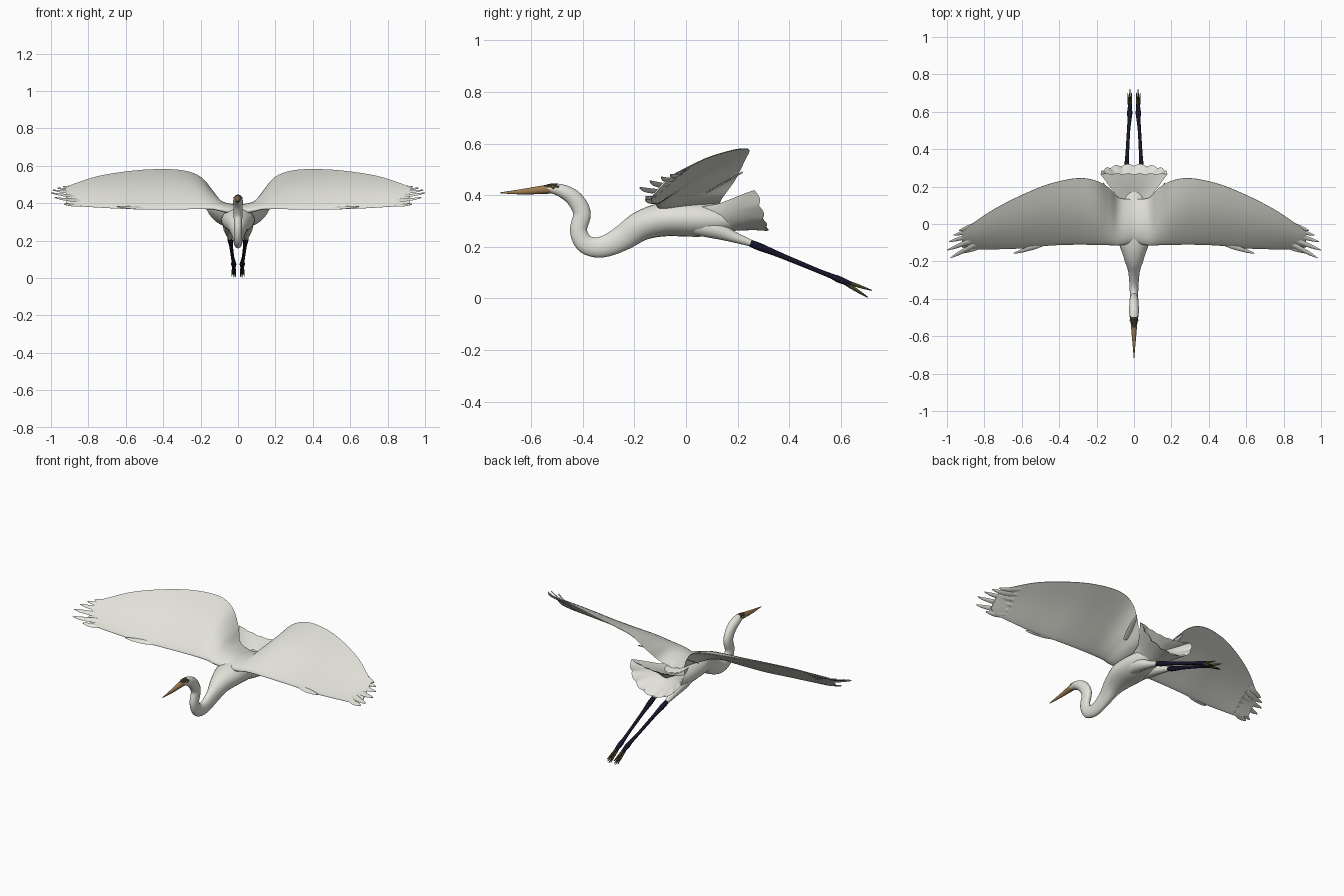
import bpy, bmesh, math
from mathutils import Vector

if "Cube" in bpy.data.objects:
    bpy.data.objects.remove(bpy.data.objects["Cube"], do_unlink=True)


def make_material(name, rgb):
    mat = bpy.data.materials.new(name)
    mat.use_nodes = True
    colour = (*rgb, 1)
    mat.diffuse_color = colour
    shader = mat.node_tree.nodes["Principled BSDF"]
    shader.inputs["Base Color"].default_value = colour
    shader.inputs["Roughness"].default_value = 0.8
    return mat


white = make_material("feather white", (0.76, 0.76, 0.70))
tan = make_material("bill tan", (0.33, 0.20, 0.08))
brown = make_material("dark brown", (0.035, 0.028, 0.015))
navy = make_material("leg navy", (0.008, 0.008, 0.025))
olive = make_material("toe olive", (0.06, 0.055, 0.02))
yellow = make_material("eye yellow", (0.6, 0.42, 0.06))


def smooth_path(points, steps):
    """Pass a smooth curve through tuples of any length."""
    pts = [Vector(p) for p in points]
    pts = [pts[0] * 2 - pts[1]] + pts + [pts[-1] * 2 - pts[-2]]
    out = []
    for a, b, c, d in zip(pts, pts[1:], pts[2:], pts[3:]):
        for i in range(steps):
            t = i / steps
            out.append(b + (c - a) * (t / 2)
                       + (a * 2 - b * 5 + c * 4 - d) * (t * t / 2)
                       + (b * 3 - a - c * 3 + d) * (t ** 3 / 2))
    return out + [pts[-2]]


def skin(name, rings, mats, mirror=False, cap_start=True, rule=None, sharp=50):
    """Join closed rings of points into one smooth object."""
    bm = bmesh.new()
    loops = [[bm.verts.new(p) for p in ring] for ring in rings]
    for lower, upper in zip(loops, loops[1:]):
        for i in range(len(lower)):
            j = (i + 1) % len(lower)
            bm.faces.new((lower[i], lower[j], upper[j], upper[i]))
    if cap_start:
        bm.faces.new(loops[0][::-1])
    bm.faces.new(loops[-1])
    bmesh.ops.recalc_face_normals(bm, faces=bm.faces)
    if rule:
        for face in bm.faces:
            face.material_index = rule(face.calc_center_median(), face.normal)
    mesh = bpy.data.meshes.new(name)
    bm.to_mesh(mesh)
    bm.free()
    obj = bpy.data.objects.new(name, mesh)
    bpy.context.collection.objects.link(obj)
    for mat in mats:
        mesh.materials.append(mat)
    if mirror:
        mod = obj.modifiers.new("Mirror", "MIRROR")
        mod.merge_threshold = 0.0005
    bpy.ops.object.select_all(action="DESELECT")
    obj.select_set(True)
    bpy.context.view_layer.objects.active = obj
    bpy.ops.object.shade_smooth_by_angle(angle=math.radians(sharp))
    return obj


def tube(name, points, mats, hint=(1, 0, 0), sides=16, steps=5, **options):
    """Oval tube along points given as (x, y, z, half width, half height)."""
    path = smooth_path(points, steps)
    rings = []
    for i, p in enumerate(path):
        before, after = path[max(i - 1, 0)], path[min(i + 1, len(path) - 1)]
        tangent = Vector(after[:3]) - Vector(before[:3])
        tangent.normalize()
        side = Vector(hint)
        side = (side - tangent * side.dot(tangent)).normalized()
        up = tangent.cross(side)
        angles = [math.tau * k / sides for k in range(sides)]
        rings.append([Vector(p[:3]) + side * math.cos(a) * max(p[3], 0.0005)
                      + up * math.sin(a) * max(p[4], 0.0005) for a in angles])
    return skin(name, rings, mats, **options)


def feather(name, root, tip, width, bend, mirror=True):
    """Thin pointed blade that bows upward."""
    root, tip = Vector(root), Vector(tip)
    shape = ((0, 0.7), (0.35, 1), (0.7, 0.8), (0.92, 0.4), (1, 0.05))
    points = []
    for t, w in shape:
        p = root.lerp(tip, t) - Vector((0, 0, bend * math.sin(math.pi * t)))
        points.append((*p, width * w, 0.003))
    return tube(name, points, [white], (0, 0.85, 0.5), sides=8, steps=3,
                mirror=mirror)


# Head, curved neck and body in one skin, with dark crown patch at the bill
def head_rule(centre, normal):
    if centre.y < -0.495 and centre.z > 0.41 and normal.z > 0.35:
        return 1
    return 0


tube("head_neck_body", [
    (0, -0.54, 0.425, 0.016, 0.017), (0, -0.51, 0.425, 0.021, 0.021),
    (0, -0.47, 0.412, 0.026, 0.027), (0, -0.43, 0.383, 0.025, 0.032),
    (0, -0.403, 0.33, 0.023, 0.034), (0, -0.417, 0.265, 0.022, 0.033),
    (0, -0.395, 0.215, 0.022, 0.036), (0, -0.35, 0.198, 0.023, 0.039),
    (0, -0.3, 0.207, 0.026, 0.043), (0, -0.24, 0.238, 0.034, 0.05),
    (0, -0.17, 0.283, 0.058, 0.058), (0, -0.08, 0.307, 0.085, 0.066),
    (0, 0.03, 0.307, 0.09, 0.068), (0, 0.12, 0.305, 0.08, 0.062),
    (0, 0.2, 0.31, 0.06, 0.04)],
    [white, brown], sides=24, rule=head_rule)

# Bill, dark along the base of its ridge
tube("bill", [
    (0, -0.525, 0.424, 0.018, 0.018), (0, -0.56, 0.421, 0.015, 0.016),
    (0, -0.63, 0.414, 0.009, 0.011), (0, -0.72, 0.409, 0.001, 0.002)],
    [tan, brown],
    rule=lambda c, n: 1 if c.y > -0.55 and n.z > 0.6 else 0)

# Eyes
for label, radius, out, mat in (("eye", 0.006, 0.018, yellow),
                                ("pupil", 0.0035, 0.0215, brown)):
    for side_name, s in (("left", 1), ("right", -1)):
        bpy.ops.mesh.primitive_uv_sphere_add(
            segments=12, ring_count=8, radius=radius,
            location=(s * out, -0.515, 0.43))
        eye = bpy.context.object
        eye.name = side_name + "_" + label
        eye.data.materials.append(mat)
        bpy.ops.object.shade_smooth()

# Wings: span stations of x, leading y z, trailing y z, thickness
stations = smooth_path([
    (0, -0.1, 0.345, 0.13, 0.365, 0.05),
    (0.08, -0.115, 0.36, 0.14, 0.39, 0.042),
    (0.13, -0.113, 0.368, 0.19, 0.46, 0.033),
    (0.2, -0.112, 0.37, 0.23, 0.54, 0.026),
    (0.3, -0.11, 0.368, 0.245, 0.575, 0.021),
    (0.45, -0.115, 0.367, 0.215, 0.58, 0.018),
    (0.6, -0.13, 0.37, 0.155, 0.568, 0.015),
    (0.75, -0.135, 0.378, 0.078, 0.543, 0.012),
    (0.86, -0.135, 0.386, 0.005, 0.508, 0.008),
    (0.92, -0.125, 0.402, -0.04, 0.485, 0.004)], 5)
chord = [(1 - math.cos(math.pi * i / 14)) / 2 for i in range(15)]


def wing_section(x, lead_y, lead_z, trail_y, trail_z, thick):
    def surface(s, sign):
        swell = thick * 1.3 * math.sqrt(s) * (1 - s) + 0.0015
        camber = 0.06 * (trail_y - lead_y) * math.sin(math.pi * s)
        lift = camber + sign * swell
        return Vector((x, lead_y + (trail_y - lead_y) * s - 0.4 * lift,
                       lead_z + (trail_z - lead_z) * s + 0.9 * lift))
    return ([surface(s, 1) for s in chord]
            + [surface(s, -1) for s in reversed(chord)])


skin("wings", [wing_section(*s) for s in stations], [white],
     mirror=True, cap_start=False, sharp=60)

# Spread feathers at the wing tips, and the small one on the leading edge
tips = [(0.93, -0.155, 0.395), (0.98, -0.18, 0.43), (1, -0.14, 0.455),
        (0.99, -0.095, 0.47), (0.965, -0.06, 0.48), (0.935, -0.035, 0.488)]
for i, tip in enumerate(tips):
    f = i / (len(tips) - 1)
    root = (0.82, -0.12 + 0.125 * f, 0.395 + 0.107 * f)
    feather(f"wing_tip_feather_{i + 1}", root, tip, 0.015, 0.006)
feather("leading_edge_feather", (0.48, -0.108, 0.372), (0.645, -0.157, 0.383),
        0.014, 0.002)
feather("inner_wing_feather", (0.13, 0.08, 0.41), (0.165, 0.22, 0.49),
        0.018, 0.0)


# Tail: flaring half cone with a scalloped rim and a hollow end
def tail_ring(y, width, top, depth, slant, scallop=0.0):
    ring = []
    for i in range(49):
        a = math.pi * i / 48
        drop = math.sin(a)
        wave = scallop * abs(math.sin(a * 8))
        ring.append(Vector((width * math.cos(a), y + slant * drop + wave,
                            top - depth * drop)))
    for i in range(1, 12):
        u = 1 - 2 * i / 12
        wave = scallop * abs(math.sin(math.pi * 3 * u)) * 0.6
        ring.append(Vector((-width * u, y + wave,
                            top - 0.03 * (1 - u * u))))
    return ring


skin("tail", [
    tail_ring(0.06, 0.06, 0.355, 0.1, 0), tail_ring(0.13, 0.08, 0.368, 0.11, 0.01),
    tail_ring(0.18, 0.115, 0.388, 0.125, 0.02),
    tail_ring(0.23, 0.152, 0.408, 0.143, 0.035),
    tail_ring(0.265, 0.178, 0.42, 0.158, 0.045, 0.012),
    tail_ring(0.262, 0.165, 0.414, 0.142, 0.043, 0.01),
    tail_ring(0.225, 0.125, 0.395, 0.105, 0.03),
    tail_ring(0.2, 0.05, 0.36, 0.04, 0.01)], [white], sharp=45)

# Thighs
tube("thighs", [
    (0.04, 0.04, 0.285, 0.035, 0.04), (0.045, 0.11, 0.268, 0.034, 0.036),
    (0.045, 0.18, 0.24, 0.022, 0.022), (0.044, 0.25, 0.215, 0.012, 0.013)],
    [white], mirror=True)

# Trailing legs with swollen ankles
tube("legs", [
    (0.044, 0.23, 0.222, 0.011, 0.011), (0.042, 0.28, 0.202, 0.014, 0.015),
    (0.037, 0.36, 0.17, 0.01, 0.011), (0.029, 0.5, 0.112, 0.009, 0.009),
    (0.024, 0.56, 0.088, 0.011, 0.01), (0.023, 0.595, 0.073, 0.014, 0.013),
    (0.022, 0.64, 0.055, 0.009, 0.009)], [navy], sides=12, mirror=True)

# Toes, folded together behind the ankle
for name, tip in (("upper_toe", (0.022, 0.72, 0.031)),
                  ("inner_toe", (0.012, 0.702, 0.006)),
                  ("outer_toe", (0.034, 0.7, 0.008)),
                  ("middle_toe", (0.022, 0.705, 0.004))):
    root = Vector((0.022, 0.595, 0.073))
    middle = root.lerp(Vector(tip), 0.5)
    tube(name, [(*root, 0.007, 0.007), (*middle, 0.006, 0.007),
                (*tip, 0.002, 0.002)], [olive, navy], sides=8, mirror=True,
         rule=lambda c, n: 1 if c.y < 0.63 else 0)
